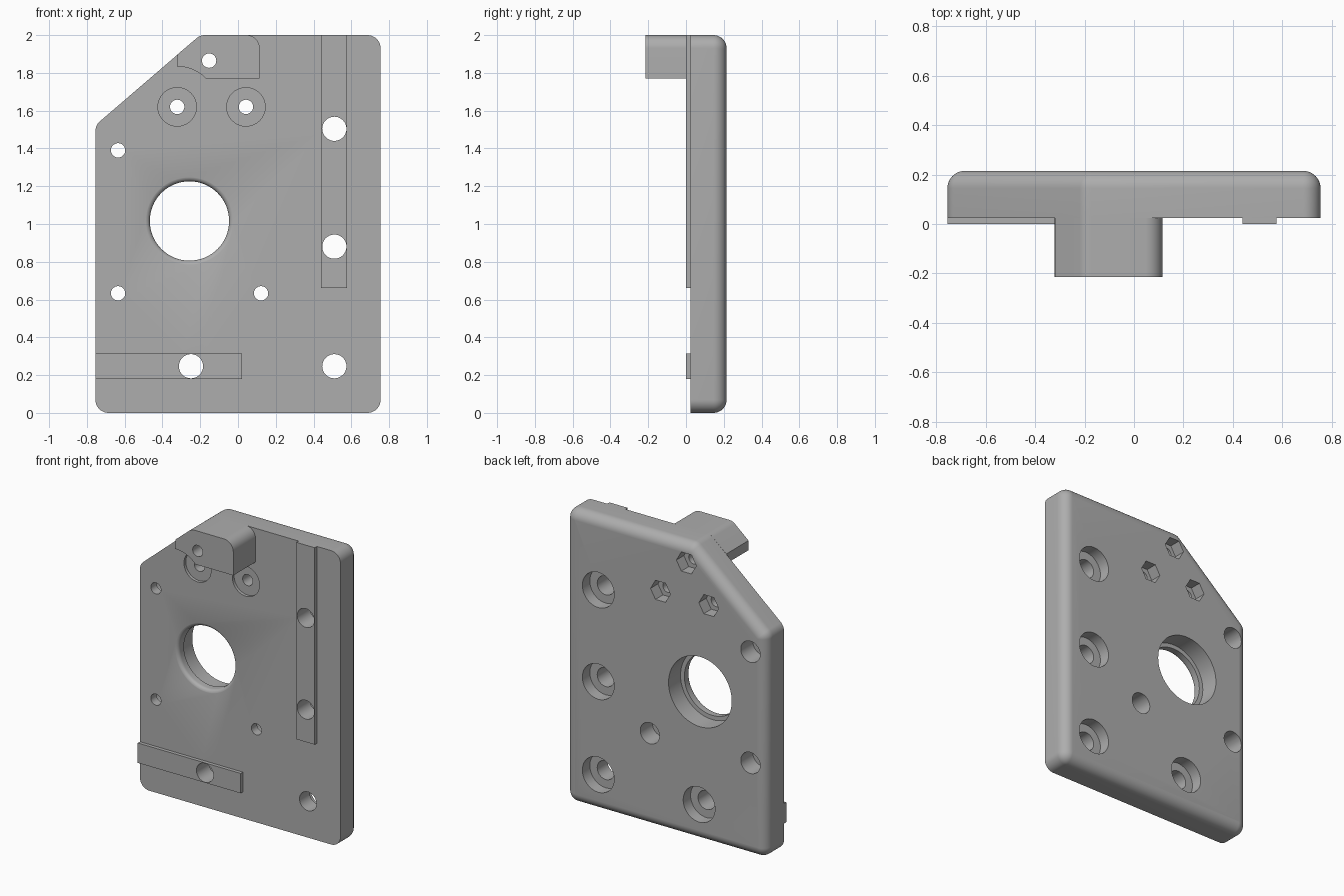
import bpy, bmesh, math
from mathutils import Vector

cube = bpy.data.objects.get("Cube")
if cube:
    bpy.data.objects.remove(cube, do_unlink=True)

grey = bpy.data.materials.new("machined grey")
grey.use_nodes = True
COLOUR = (0.42, 0.42, 0.42, 1)
grey.diffuse_color = COLOUR
grey.node_tree.nodes["Principled BSDF"].inputs["Base Color"].default_value = COLOUR

FRONT, BACK, ROUND = 0.024, 0.215, 0.07


def arc(cx, cz, r, a0, a1, steps):
    return [(cx + r * math.cos(a0 + (a1 - a0) * i / steps),
             cz + r * math.sin(a0 + (a1 - a0) * i / steps)) for i in range(steps + 1)]


def rounded(points, radii, inset=0.0, steps=10):
    """Counter-clockwise outline with filleted corners, optionally inset."""
    out = []
    for i, (p, rad) in enumerate(zip(points, radii)):
        if rad == 0:
            out.append(p)
            continue
        a, b, c = Vector(points[i - 1]), Vector(p), Vector(points[(i + 1) % len(points)])
        d1, d2 = (b - a).normalized(), (c - b).normalized()
        n1, n2 = Vector((d1.y, -d1.x)), Vector((d2.y, -d2.x))
        centre = b - (n1 + n2) * (rad / (1 + n1.dot(n2)))
        start = math.atan2(n1.y, n1.x)
        turn = math.atan2(n1.x * n2.y - n1.y * n2.x, n1.dot(n2))
        out += arc(centre.x, centre.y, rad - inset, start, start + turn, steps)
    return out


def loft(name, rings):
    """Closed solid through rings of (y, [(x, z), ...])."""
    bm = bmesh.new()
    loops = [[bm.verts.new((x, y, z)) for x, z in pts] for y, pts in rings]
    n = len(loops[0])
    for a, b in zip(loops, loops[1:]):
        for i in range(n):
            j = (i + 1) % n
            bm.faces.new((a[i], a[j], b[j], b[i]))
    bm.faces.new(loops[0])
    bm.faces.new(loops[-1])
    bmesh.ops.recalc_face_normals(bm, faces=bm.faces)
    mesh = bpy.data.meshes.new(name)
    bm.to_mesh(mesh)
    bm.free()
    mesh.materials.append(grey)
    obj = bpy.data.objects.new(name, mesh)
    bpy.context.collection.objects.link(obj)
    return obj


def drill(x, z, profile, sides=40, turn=0.0):
    """Stepped cutter at (x, z) from (y, radius) pairs."""
    rings = [(y, arc(x, z, r, turn, turn + math.tau, sides)[:-1]) for y, r in profile]
    obj = loft("cutter", rings)
    obj.hide_render = True
    return obj


def cut(obj, cutters):
    for c in cutters:
        mod = obj.modifiers.new("hole", "BOOLEAN")
        mod.operation, mod.solver, mod.object = "DIFFERENCE", "EXACT", c
    bpy.context.view_layer.update()
    result = bpy.data.meshes.new_from_object(
        obj.evaluated_get(bpy.context.evaluated_depsgraph_get()))
    obj.modifiers.clear()
    obj.data = result


# Plate with a clipped corner and a rounded rear rim
outline = [(-0.755, 0), (0.755, 0), (0.755, 2), (-0.2, 2), (-0.755, 1.523)]
rings = [(FRONT, rounded(outline, [ROUND] * 5))]
for i in range(11):
    a = math.pi / 2 * i / 10.2
    rings.append((BACK - ROUND + ROUND * math.sin(a),
                  rounded(outline, [ROUND] * 5, ROUND * (1 - math.cos(a)))))
plate = loft("plate", rings)

# Clamp block, scooped around the neighbouring washer seat
block_pts = [(0.115, 1.77), (0.115, 2), (-0.2, 2), (-0.32, 1.898)]
profile = rounded(block_pts, [0, ROUND, ROUND, 0])
profile += arc(-0.322, 1.62, 0.214, math.pi / 2, math.pi / 4.05, 10)
block = loft("clamp_block", [(-0.215, profile), (FRONT, profile)])


# Locating keys on the front face
def key(name, x0, x1, z0, z1):
    pts = [(x0, z0), (x1, z0), (x1, z1), (x0, z1)]
    return loft(name, [(0, pts), (FRONT, pts)])


tall_key = key("tall_key", 0.44, 0.577, 0.66, 2)
low_key = key("low_key", -0.755, 0.02, 0.18, 0.315)

# Holes
through = [(-0.3, 1), (0.3, 1)]
cutters, block_cutters, tall_cutters, low_cutters = [], [], [], []


def bore(x, z, r):
    return drill(x, z, [(y, r * k) for y, k in through])


# Counterbored mounting holes
for x, z, extra in ((0.51, 1.504, tall_cutters), (0.51, 0.88, tall_cutters),
                    (0.51, 0.247, None), (-0.249, 0.247, low_cutters)):
    c = bore(x, z, 0.064)
    cutters += [c, drill(x, z, [(BACK - 0.08, 0.12), (0.3, 0.12)])]
    if extra is not None:
        extra.append(c)

# Motor bolt holes with deep rear bores
for x, z in ((-0.635, 1.39), (-0.635, 0.633), (0.122, 0.633)):
    cutters += [bore(x, z, 0.038), drill(x, z, [(BACK - 0.13, 0.072), (0.3, 0.072)])]

# Bolt holes with hexagonal nut pockets, two with washer seats
for x, z, seat in ((-0.153, 1.865, False), (-0.322, 1.62, True), (0.042, 1.62, True)):
    c = bore(x, z, 0.038)
    cutters += [c, drill(x, z, [(BACK - 0.08, 0.075), (0.3, 0.075)], 6)]
    if seat:
        cutters.append(drill(x, z, [(-0.1, 0.102), (FRONT + 0.02, 0.102)]))
    else:
        block_cutters.append(c)

# Large centre opening with a rounded front lip and wider rear bore
lip = [(-0.1, 0.235), (FRONT - 0.001, 0.235)]
for i in range(1, 7):
    a = math.pi / 2 * i / 6
    lip.append((FRONT + 0.025 * (1 - math.cos(a)), 0.235 - 0.025 * math.sin(a)))
lip += [(BACK - 0.13, 0.21), (BACK - 0.129, 0.238), (0.3, 0.238)]
cutters.append(drill(-0.257, 1.016, lip, 64))

cut(plate, cutters)
cut(block, block_cutters)
cut(tall_key, tall_cutters)
cut(low_key, low_cutters)
for c in [o for o in bpy.context.collection.objects if o.name.startswith("cutter")]:
    bpy.data.objects.remove(c, do_unlink=True)

# Smooth the round surfaces, keep machined edges crisp
bpy.ops.object.select_all(action="DESELECT")
for obj in (plate, block, tall_key, low_key):
    obj.select_set(True)
bpy.context.view_layer.objects.active = plate
bpy.ops.object.shade_smooth_by_angle(angle=math.radians(30))
